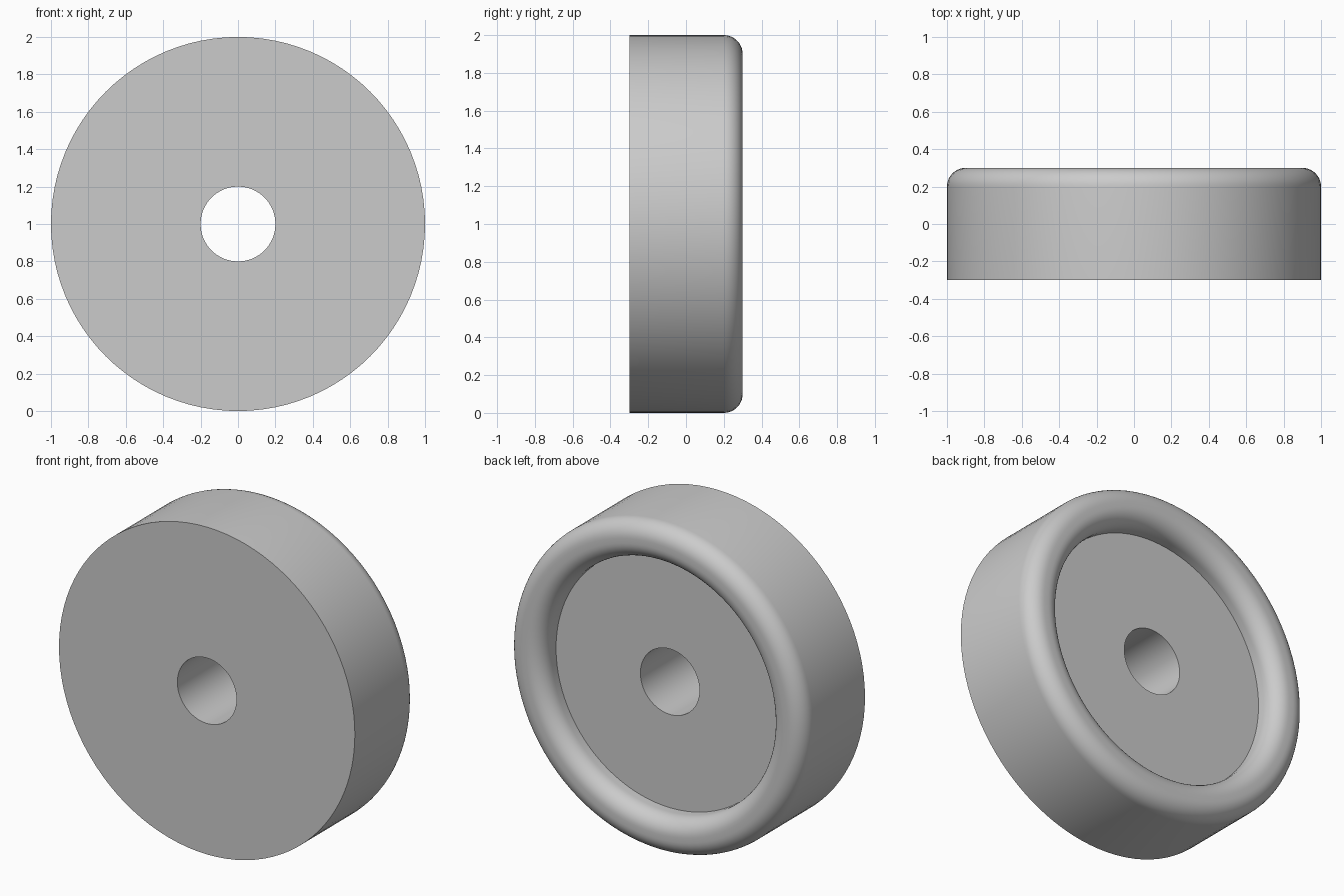
import bpy, bmesh, math
from mathutils import Vector

if "Cube" in bpy.data.objects:
    bpy.data.objects.remove(bpy.data.objects["Cube"])

SEGMENTS = 96
CENTRE = Vector((0, 0, 1))


def arc(r, y, radius, start, end, steps=10):
    """Points of a rounded corner as (distance from axis, y)."""
    angles = [math.radians(start + (end - start) * i / steps) for i in range(steps + 1)]
    return [(r + radius * math.cos(a), y + radius * math.sin(a)) for a in angles]


# Wheel cross-section: bore, flat front, rounded rim, recessed back
profile = [(0.2, -0.3), (1.0, -0.3)]
profile += arc(0.9, 0.2, 0.1, 0, 90)
profile += arc(0.87, 0.2, 0.1, 90, 180)
profile += [(0.77, 0.155), (0.2, 0.155)]

# Spin the closed section about the horizontal axis
bm = bmesh.new()
verts = [bm.verts.new((r, y, 1)) for r, y in profile]
edges = [bm.edges.new((verts[i - 1], verts[i])) for i in range(len(verts))]
bmesh.ops.spin(bm, geom=verts + edges, cent=CENTRE, axis=(0, 1, 0),
               angle=math.tau, steps=SEGMENTS, use_merge=False)
bmesh.ops.remove_doubles(bm, verts=bm.verts[:], dist=0.0005)
bmesh.ops.recalc_face_normals(bm, faces=bm.faces[:])
mesh = bpy.data.meshes.new("wheel")
bm.to_mesh(mesh)
bm.free()

wheel = bpy.data.objects.new("wheel", mesh)
bpy.context.collection.objects.link(wheel)

# Plain grey finish
grey = bpy.data.materials.new("light_grey")
grey.diffuse_color = (0.6, 0.6, 0.6, 1)
grey.use_nodes = True
grey.node_tree.nodes["Principled BSDF"].inputs["Base Color"].default_value = grey.diffuse_color
mesh.materials.append(grey)

# Smooth curves with crisp rims
bpy.context.view_layer.objects.active = wheel
wheel.select_set(True)
bpy.ops.object.shade_smooth_by_angle(angle=math.radians(30))
